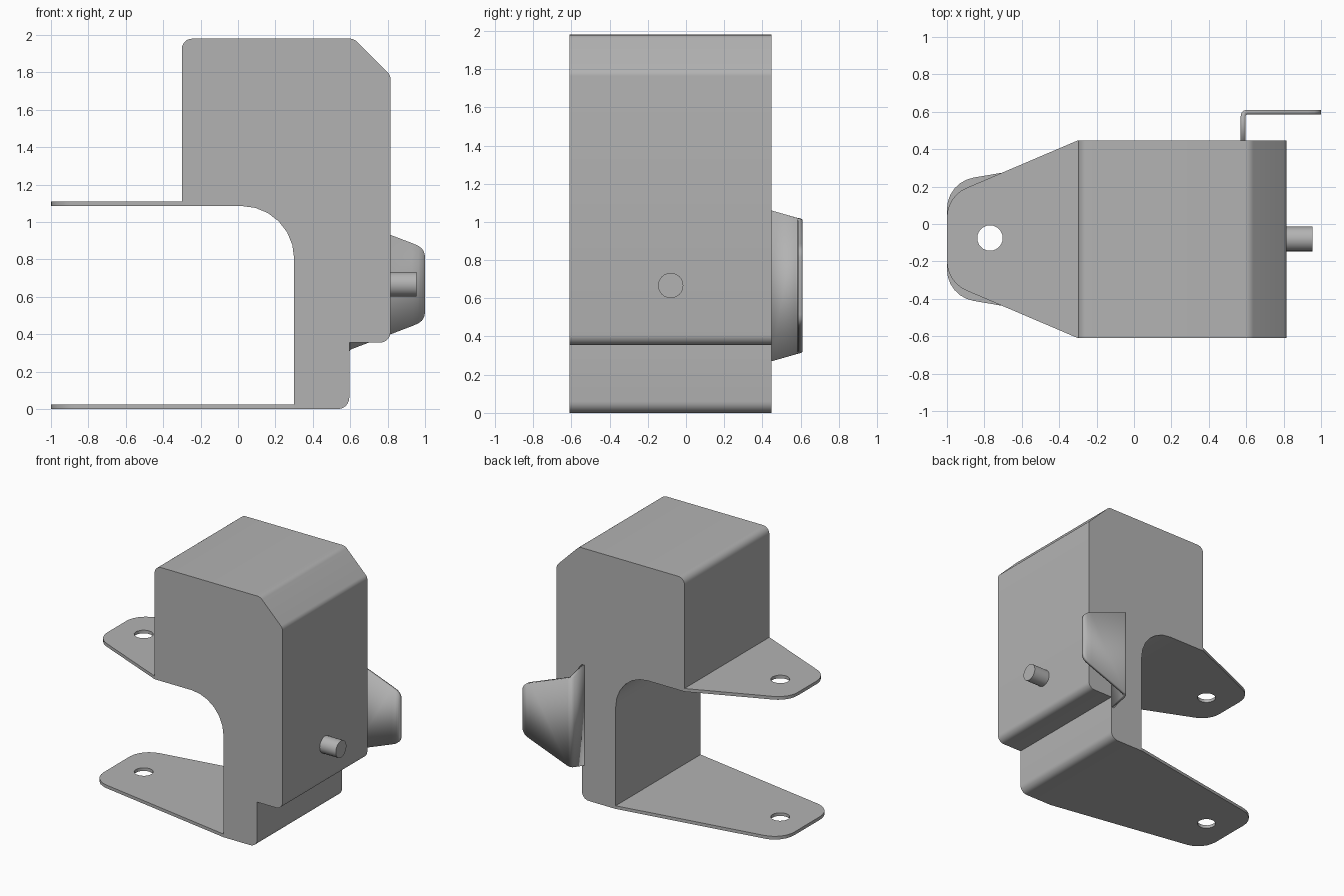
import bpy, bmesh, math
from mathutils import Matrix, Vector

cube = bpy.data.objects.get("Cube")
if cube:
    bpy.data.objects.remove(cube, do_unlink=True)

grey = bpy.data.materials.new("plain grey")
grey.use_nodes = True
colour = (0.45, 0.45, 0.45, 1)
grey.diffuse_color = colour
grey.node_tree.nodes["Principled BSDF"].inputs["Base Color"].default_value = colour

FRONT, BACK = -0.61, 0.447
MID = (FRONT + BACK) / 2
UPRIGHT = Matrix.Rotation(math.pi / 2, 4, "X")
FLAT = Matrix.Identity(4)


def fillet(corners, steps=6):
    """Round each (x, y, radius) corner of a closed outline."""
    points = []
    for i, (x, y, r) in enumerate(corners):
        p = Vector((x, y))
        if r == 0:
            points.append(p)
            continue
        a = (Vector(corners[i - 1][:2]) - p).normalized()
        b = (Vector(corners[(i + 1) % len(corners)][:2]) - p).normalized()
        half = a.angle(b) / 2
        centre = p + (a + b).normalized() * r / math.sin(half)
        start = p + a * r / math.tan(half) - centre
        end = p + b * r / math.tan(half) - centre
        turn = start.angle_signed(end)
        for k in range(steps + 1):
            points.append(centre + Matrix.Rotation(-turn * k / steps, 2) @ start)
    return points


def circle(x, y, r, n=24):
    return [Vector((x + r * math.cos(math.tau * k / n), y + r * math.sin(math.tau * k / n)))
            for k in range(n)]


def finish(obj):
    obj.data.materials.clear()
    obj.data.materials.append(grey)
    bpy.ops.object.select_all(action="DESELECT")
    obj.select_set(True)
    bpy.context.view_layer.objects.active = obj
    bpy.ops.object.shade_smooth_by_angle(angle=math.radians(35))
    return obj


def plate(name, outlines, thickness, matrix):
    """Extrude filled outlines; inner outlines become holes."""
    curve = bpy.data.curves.new(name, "CURVE")
    curve.dimensions = "2D"
    curve.fill_mode = "BOTH"
    curve.extrude = thickness / 2
    for outline in outlines:
        spline = curve.splines.new("POLY")
        spline.points.add(len(outline) - 1)
        for point, p in zip(spline.points, outline):
            point.co = (p.x, p.y, 0, 1)
        spline.use_cyclic_u = True
    source = bpy.data.objects.new(name + " outline", curve)
    bpy.context.collection.objects.link(source)
    bpy.context.view_layer.update()
    mesh = bpy.data.meshes.new_from_object(source.evaluated_get(bpy.context.evaluated_depsgraph_get()))
    bpy.data.objects.remove(source, do_unlink=True)
    bm = bmesh.new()
    bm.from_mesh(mesh)
    bmesh.ops.remove_doubles(bm, verts=bm.verts, dist=1e-5)
    bmesh.ops.recalc_face_normals(bm, faces=bm.faces)
    bm.transform(matrix)
    bm.to_mesh(mesh)
    bm.free()
    mesh.name = name
    obj = bpy.data.objects.new(name, mesh)
    bpy.context.collection.objects.link(obj)
    return finish(obj)


# Main housing: side outline pulled through the full depth
housing = [(-0.3, 1.085, 0), (-0.3, 1.98, 0.055), (0.62, 1.98, 0.06), (0.815, 1.785, 0.05),
           (0.815, 0.355, 0.055), (0.595, 0.355, 0), (0.595, 0, 0.06), (0.3, 0, 0),
           (0.3, 1.085, 0.28)]
plate("housing", [fillet(housing)], BACK - FRONT, Matrix.Translation((0, MID, 0)) @ UPRIGHT)


# Tapered mounting tabs, each with a round hole
def tab(name, root, tip_half, radius, z):
    h = (BACK - FRONT) / 2
    shape = [(root, MID + h, 0), (root, MID - h, 0),
             (-1, MID - tip_half, radius), (-1, MID + tip_half, radius)]
    plate(name, [fillet(shape), circle(-0.77, -0.075, 0.068)], 0.025,
          Matrix.Translation((0, 0, z + 0.0125)) @ FLAT)


tab("upper_tab", -0.3, 0.23, 0.17, 1.085)
tab("lower_tab", 0.3, 0.305, 0.17, 0)

# Folded side bracket: (x, y, half height) stations thickened into sheet
stations = [(0.583, BACK, 0.395), (0.583, 0.575, 0.358), (0.586, 0.588, 0.354),
            (0.593, 0.595, 0.35), (0.606, 0.598, 0.345), (0.93, 0.598, 0.222),
            (0.965, 0.598, 0.207), (0.983, 0.598, 0.193), (0.995, 0.598, 0.174),
            (1, 0.598, 0.15)]
bm = bmesh.new()
pairs = [[bm.verts.new((x, y, 0.665 + s * h)) for s in (-1, 1)] for x, y, h in stations]
for (a, b), (c, d) in zip(pairs, pairs[1:]):
    bm.faces.new((a, c, d, b))
mesh = bpy.data.meshes.new("side_bracket")
bm.to_mesh(mesh)
bm.free()
bracket = bpy.data.objects.new("side_bracket", mesh)
bpy.context.collection.objects.link(bracket)
solid = bracket.modifiers.new("sheet", "SOLIDIFY")
solid.thickness = 0.025
solid.offset = 0
solid.use_even_offset = True
finish(bracket)

# Round pin on the side wall
bpy.ops.mesh.primitive_cylinder_add(vertices=24, radius=0.066, depth=0.16,
                                    location=(0.875, -0.08, 0.667), rotation=(0, math.pi / 2, 0))
pin = bpy.context.object
pin.name = "pin"
finish(pin)
